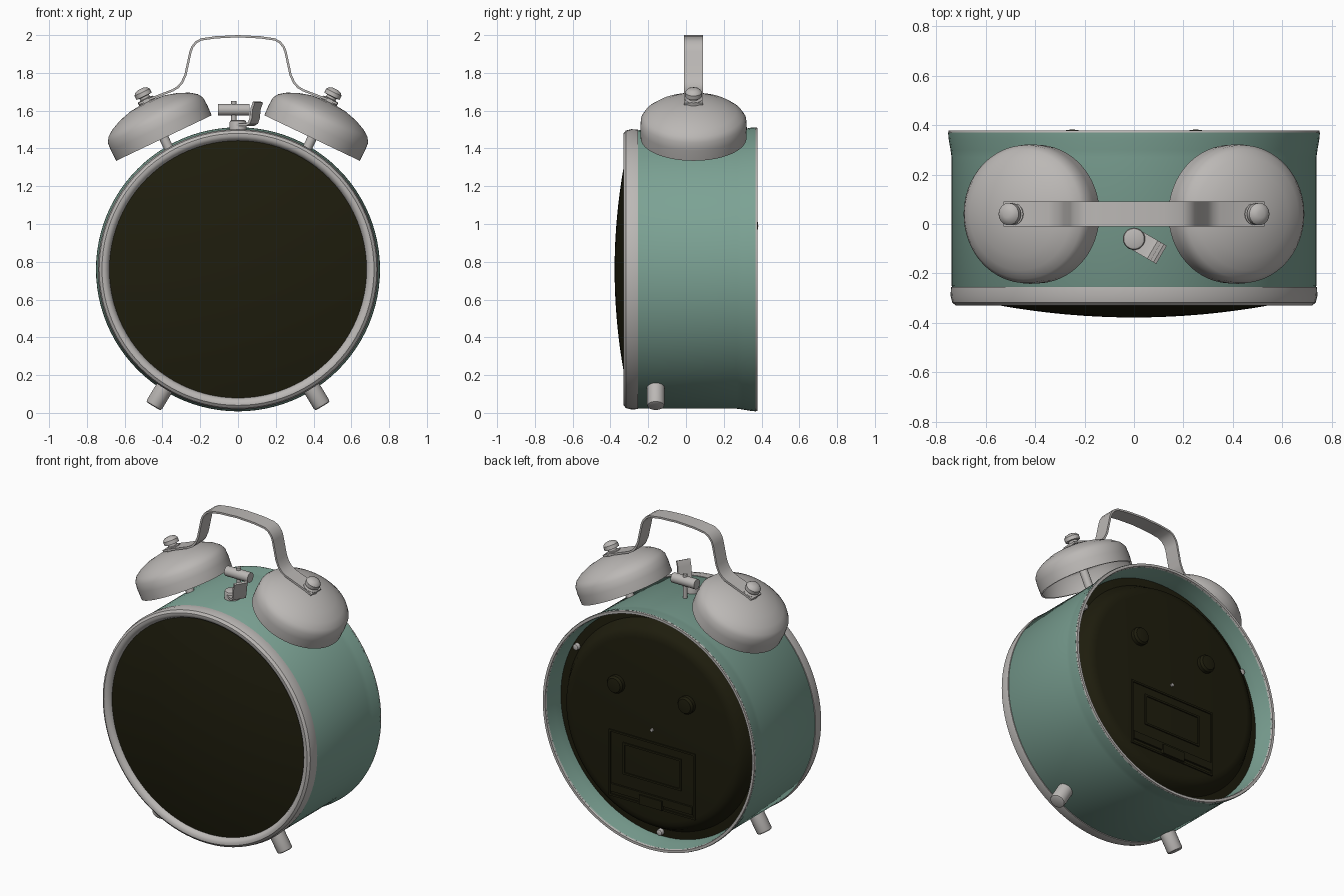
import bpy, bmesh, math
from mathutils import Vector

if "Cube" in bpy.data.objects:
    bpy.data.objects.remove(bpy.data.objects["Cube"])

def material(name, rgb):
    m = bpy.data.materials.new(name)
    m.diffuse_color = (*rgb, 1)
    m.use_nodes = True
    m.node_tree.nodes["Principled BSDF"].inputs["Base Color"].default_value = m.diffuse_color
    return m

TEAL = material("teal paint", (0.20, 0.36, 0.295))
SILVER = material("silver metal", (0.50, 0.48, 0.465))
DARK = material("dark olive", (0.013, 0.012, 0.004))
CZ = 0.76  # height of the case centre

def finish(name, bm, mat, angle=35):
    bmesh.ops.remove_doubles(bm, verts=bm.verts, dist=1e-5)
    bmesh.ops.recalc_face_normals(bm, faces=bm.faces)
    me = bpy.data.meshes.new(name)
    bm.to_mesh(me)
    bm.free()
    me.materials.append(mat)
    me.shade_smooth()
    me.set_sharp_from_angle(angle=math.radians(angle))
    ob = bpy.data.objects.new(name, me)
    bpy.context.collection.objects.link(ob)
    return ob

def lathe(name, profile, mat, loc, axis, segs=48, closed=False):
    """Turn (radius, height) points around an axis through loc."""
    q = Vector(axis).to_track_quat('Z', 'Y')
    loc = Vector(loc)
    bm = bmesh.new()
    rings = []
    for r, h in profile:
        rings.append([bm.verts.new(loc + q @ Vector((r * math.cos(2 * math.pi * i / segs),
                      r * math.sin(2 * math.pi * i / segs), h))) for i in range(segs)])
    pairs = list(zip(rings, rings[1:]))
    if closed:
        pairs.append((rings[-1], rings[0]))
    for a, b in pairs:
        for i in range(segs):
            j = (i + 1) % segs
            bm.faces.new((a[i], a[j], b[j], b[i]))
    return finish(name, bm, mat)

def rod(name, a, b, r, mat, segs=24, bevel=0.0):
    a, b = Vector(a), Vector(b)
    n = (b - a).length
    prof = [(0, 0), (r, 0), (r, n - bevel), (r - bevel * 0.3, n - bevel * 0.3), (r - bevel, n), (0, n)]
    return lathe(name, prof, mat, a, b - a, segs)

def strap(name, path, side, width, thick, mat):
    """Sweep a flat strip along path; side is the width direction."""
    side = Vector(side).normalized()
    path = [Vector(p) for p in path]
    bm = bmesh.new()
    rings = []
    for i, p in enumerate(path):
        t = (path[min(i + 1, len(path) - 1)] - path[max(i - 1, 0)]).normalized()
        n = t.cross(side) * thick / 2
        s = side * width / 2
        rings.append([bm.verts.new(v) for v in (p + n + s, p + n - s, p - n - s, p - n + s)])
    for a, b in zip(rings, rings[1:]):
        for k in range(4):
            bm.faces.new((a[k], a[(k + 1) % 4], b[(k + 1) % 4], b[k]))
    bm.faces.new(rings[0])
    bm.faces.new(rings[-1])
    return finish(name, bm, mat)

def box(name, center, size, mat):
    bm = bmesh.new()
    bmesh.ops.create_cube(bm, size=1)
    for v in bm.verts:
        v.co = Vector([c + s * k for c, s, k in zip(center, size, v.co)])
    return finish(name, bm, mat)

# Case: drum wall with a flared back lip
MID, BACK = (0, 0, CZ), (0, 1, 0)
lathe("case_wall", [(0.725, -0.27), (0.738, -0.25), (0.738, 0.27), (0.742, 0.30), (0.75, 0.345),
                    (0.752, 0.37), (0.73, 0.37), (0.72, 0.30), (0.715, 0.25), (0.715, -0.27)],
      TEAL, MID, BACK, 96, True)
lathe("back_rim", [(0.752, 0.366), (0.749, 0.379), (0.733, 0.379), (0.729, 0.366)],
      SILVER, MID, BACK, 96, True)

# Front bezel with rounded section, and domed glass
lathe("bezel", [(0.74, -0.255), (0.742, -0.29), (0.735, -0.318), (0.72, -0.33), (0.705, -0.33),
                (0.69, -0.32), (0.68, -0.30), (0.68, -0.255)], SILVER, MID, BACK, 96, True)
lathe("front_glass", [(0.69 * k / 10, -0.378 + 0.078 * (k / 10) ** 2) for k in range(11)],
      DARK, MID, BACK, 96)

# Back plate: recessed edge rising to a raised panel
lathe("back_plate", [(0.72, 0.22), (0.715, 0.245), (0.665, 0.25), (0.645, 0.285), (0.625, 0.318),
                     (0.60, 0.335), (0.57, 0.34), (0, 0.34)], DARK, MID, BACK, 96)
for a in (30, 150, 270):
    x, z = 0.685 * math.cos(math.radians(a)), CZ + 0.685 * math.sin(math.radians(a))
    rod("back_screw", (x, 0.24, z), (x, 0.275, z), 0.02, SILVER, 16, 0.008)
rod("centre_pin", (0, 0.33, CZ), (0, 0.35, CZ), 0.01, SILVER, 12)

# Battery door: outline frame, inner frame, lower ridge and latch
def frame(name, w, z0, z1, t):
    for s in (-1, 1):
        box(name, (s * w, 0.34, (z0 + z1) / 2), (t, 0.014, z1 - z0), DARK)
    for z in (z0, z1):
        box(name, (0, 0.34, z), (2 * w + t, 0.014, t), DARK)
frame("door_frame", 0.30, 0.27, 0.68, 0.012)
frame("door_panel_frame", 0.20, 0.43, 0.62, 0.012)
box("door_ridge", (0, 0.342, 0.32), (0.58, 0.02, 0.05), DARK)
box("door_latch", (0, 0.348, 0.30), (0.16, 0.026, 0.06), DARK)

for s in (-1, 1):
    # Winding knobs on the back
    lathe("back_knob", [(0, 0), (0.055, 0), (0.055, 0.025), (0.045, 0.038), (0, 0.045)],
          DARK, (s * 0.25, 0.338, 0.99), BACK, 32)

    # Bell: hollow cup tilted outward, with post and bolt
    up = Vector((s * 0.43, 0, 0.903)).normalized()
    base = Vector((s * 0.392, 0.04, 1.455))
    lathe("bell", [(0.28, 0), (0.282, 0.06), (0.279, 0.105), (0.262, 0.132), (0.227, 0.158),
                   (0.17, 0.184), (0.10, 0.203), (0.04, 0.21), (0, 0.21), (0, 0.195), (0.10, 0.188),
                   (0.17, 0.170), (0.22, 0.145), (0.255, 0.118), (0.268, 0.10), (0.270, 0)],
          SILVER, base, up, 64)
    rod("bell_post", base - up * 0.09, base + up * 0.20, 0.025, SILVER)
    lathe("bell_bolt", [(0, 0.20), (0.045, 0.20), (0.045, 0.228), (0.028, 0.231), (0.028, 0.243),
                        (0.045, 0.245), (0.045, 0.268), (0.034, 0.282), (0.015, 0.288), (0, 0.288)],
          SILVER, base, up, 20)

    # Foot
    rod("foot", (s * 0.36, -0.16, 0.18), (s * 0.448, -0.16, 0.035), 0.047, SILVER, 28, 0.012)

# Carrying handle: mirrored flat strip
half = [(0.525, 1.636), (0.485, 1.655), (0.45, 1.668), (0.345, 1.708), (0.318, 1.724), (0.296, 1.75),
        (0.278, 1.79), (0.252, 1.91), (0.243, 1.935), (0.222, 1.962), (0.195, 1.977), (0.12, 1.988)]
path = [(-x, 0.04, z) for x, z in half] + [(0, 0.04, 1.994)] + [(x, 0.04, z) for x, z in reversed(half)]
strap("handle", path, (0, 1, 0), 0.10, 0.012, SILVER)

# Hammer between the bells
rod("hammer_stem", (-0.022, 0.04, 1.47), (-0.022, 0.04, 1.65), 0.014, SILVER, 16)
rod("hammer_head", (-0.105, 0.04, 1.605), (0.06, 0.04, 1.605), 0.031, SILVER, 28)

# Alarm switch: round base and an upturned tab
rod("switch_base", (0, -0.06, 1.48), (0, -0.06, 1.55), 0.045, SILVER, 28, 0.012)
out = Vector((0.86, -0.5, 0)).normalized()
tab = [Vector((0, -0.06, z)) + out * d for d, z in
       ((0, 1.525), (0.07, 1.525), (0.092, 1.535), (0.102, 1.56), (0.108, 1.61), (0.122, 1.645))]
strap("switch_tab", tab, (0.5, 0.86, 0), 0.085, 0.014, SILVER)
